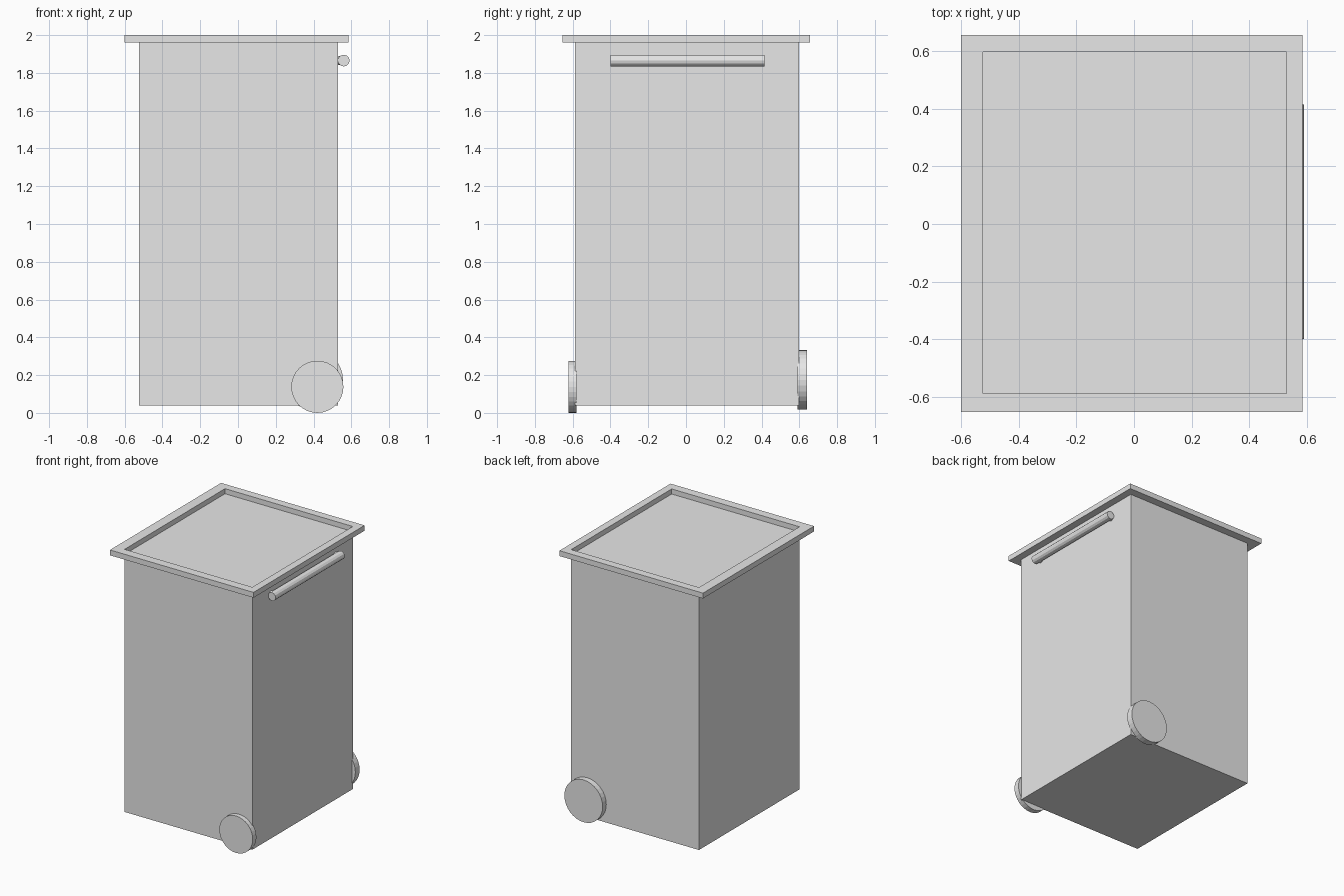
import bpy, bmesh, math
from mathutils import Matrix, Vector

cube = bpy.data.objects.get("Cube")
if cube:
    bpy.data.objects.remove(cube, do_unlink=True)

grey = bpy.data.materials.new("light grey plastic")
grey.use_nodes = True
grey.diffuse_color = (0.8, 0.8, 0.8, 1)
grey.node_tree.nodes["Principled BSDF"].inputs["Base Color"].default_value = (0.8, 0.8, 0.8, 1)


def finish(name, bm):
    bmesh.ops.recalc_face_normals(bm, faces=bm.faces)
    mesh = bpy.data.meshes.new(name)
    bm.to_mesh(mesh)
    bm.free()
    mesh.materials.append(grey)
    obj = bpy.data.objects.new(name, mesh)
    bpy.context.collection.objects.link(obj)
    return obj


def box_mesh(low, high):
    low, high = Vector(low), Vector(high)
    bm = bmesh.new()
    bmesh.ops.create_cube(bm, size=1)
    bmesh.ops.scale(bm, vec=high - low, verts=bm.verts)
    bmesh.ops.translate(bm, vec=(low + high) / 2, verts=bm.verts)
    return bm


def rod(name, start, end, radius, sides):
    """Flat-sided cylinder between two points."""
    start, end = Vector(start), Vector(end)
    axis = end - start
    turn = axis.to_track_quat('Z', 'Y').to_matrix().to_4x4()
    bm = bmesh.new()
    bmesh.ops.create_cone(bm, cap_ends=True, segments=sides, radius1=radius,
                          radius2=radius, depth=axis.length,
                          matrix=Matrix.Translation((start + end) / 2) @ turn)
    return finish(name, bm)


# Bin body
X0, X1, Y0, Y1 = -0.525, 0.53, -0.588, 0.597
TOP = 1.96
finish("bin_body", box_mesh((X0, Y0, 0.04), (X1, Y1, TOP)))

# Lid with a raised rim around a sunken panel
bm = box_mesh((-0.6, -0.653, TOP), (0.585, 0.657, 2))
panel = max(bm.faces, key=lambda f: f.calc_center_median().z)
bmesh.ops.inset_region(bm, faces=[panel], thickness=0.06)
for v in panel.verts:
    v.co.x = X1 if v.co.x > 0 else X0
    v.co.y = Y1 if v.co.y > 0 else Y0
wall = bmesh.ops.extrude_discrete_faces(bm, faces=[panel])
for v in wall["faces"][0].verts:
    v.co.z = TOP + 0.002
finish("lid", bm)

# Handle bar and its two short mounts
rod("handle_bar", (0.56, -0.4, 1.865), (0.56, 0.415, 1.865), 0.031, 12)
for side, y in (("front", -0.37), ("back", 0.385)):
    rod(side + "_handle_mount", (0.52, y, 1.865), (0.56, y, 1.865), 0.024, 12)

# Wheels
rod("front_wheel", (0.42, -0.58, 0.138), (0.42, -0.623, 0.138), 0.138, 32)
rod("back_wheel", (0.398, 0.59, 0.175), (0.398, 0.64, 0.175), 0.158, 32)
